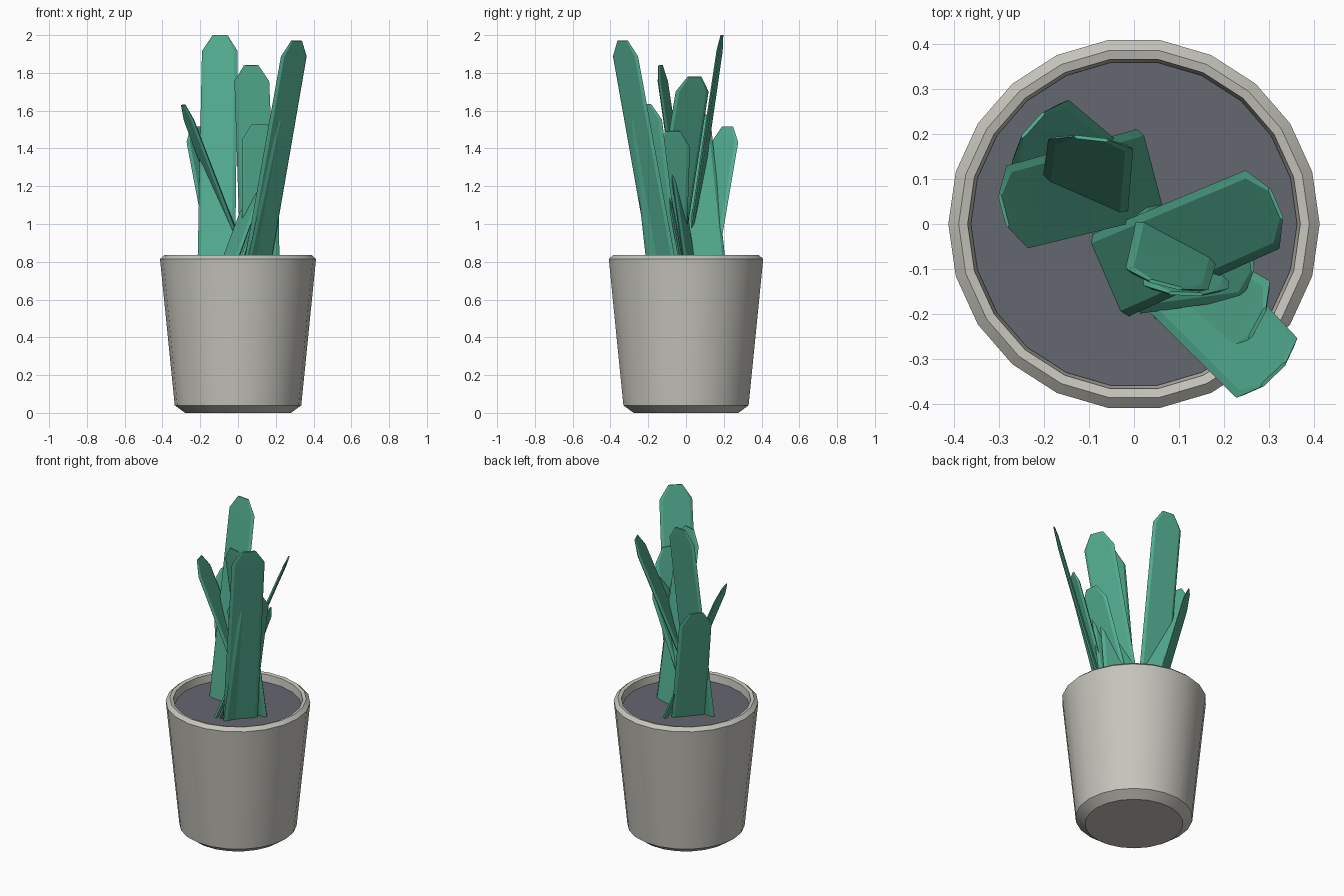
import bpy, bmesh, math
from mathutils import Vector

old = bpy.data.objects.get("Cube")
if old:
    bpy.data.objects.remove(old, do_unlink=True)


def material(name, rgb):
    m = bpy.data.materials.new(name)
    m.use_nodes = True
    m.diffuse_color = (*rgb, 1)
    m.node_tree.nodes["Principled BSDF"].inputs["Base Color"].default_value = (*rgb, 1)
    return m


CERAMIC = material("pale ceramic", (0.56, 0.55, 0.5))
SOIL = material("dark soil", (0.13, 0.135, 0.16))
LEAF = material("leaf green", (0.085, 0.42, 0.28))
SIDES = 22
SOIL_Z = 0.785


def loft(name, rings, mat):
    """Skin a stack of equal-sized closed rings and cap both ends."""
    bm = bmesh.new()
    rows = [[bm.verts.new(p) for p in ring] for ring in rings]
    n = len(rows[0])
    for low, high in zip(rows, rows[1:]):
        for i in range(n):
            j = (i + 1) % n
            bm.faces.new((low[i], low[j], high[j], high[i]))
    bm.faces.new(rows[0][::-1])
    bm.faces.new(rows[-1])
    bmesh.ops.recalc_face_normals(bm, faces=bm.faces)
    mesh = bpy.data.meshes.new(name)
    bm.to_mesh(mesh)
    bm.free()
    mesh.materials.append(mat)
    obj = bpy.data.objects.new(name, mesh)
    bpy.context.collection.objects.link(obj)
    bpy.ops.object.select_all(action="DESELECT")
    obj.select_set(True)
    bpy.context.view_layer.objects.active = obj
    bpy.ops.object.shade_smooth_by_angle(angle=math.radians(25))
    return obj


def circle(r, z):
    steps = [math.tau * i / SIDES for i in range(SIDES)]
    return [(r * math.cos(a), r * math.sin(a), z) for a in steps]


# Tapered pot with chamfered foot, rim and hollow top
pot_profile = [(0.28, 0), (0.335, 0.04), (0.413, 0.815), (0.39, 0.835),
               (0.37, 0.83), (0.358, 0.74)]
loft("pot", [circle(r, z) for r, z in pot_profile], CERAMIC)

# Soil disc
loft("soil", [circle(0.36, 0.75), circle(0.363, SOIL_Z)], SOIL)


# Thin strap leaf with sharp edges and a clipped tip
def leaf(name, base, tip, half=0.1):
    base, tip = Vector((*base, SOIL_Z - 0.01)), Vector(tip)
    along = (tip - base).normalized()
    side = along.cross(Vector((0, 0, 1))).normalized()
    normal = side.cross(along)
    shoulder = tip - along * 0.085
    rings = []
    for centre, width, thick in ((base, half, 0.011),
                                 (shoulder, half * 0.95, 0.008),
                                 (tip, half * 0.4, 0.004)):
        section = [(1, 0), (0.82, 1), (-0.82, 1), (-1, 0), (-0.82, -1), (0.82, -1)]
        rings.append([centre + side * width * u + normal * thick * v
                      for u, v in section])
    loft(name, rings, LEAF)


# Base position on the soil, then tip position
leaves = {
    "tall_back_leaf": ((-0.115, 0.01), (-0.095, 0.19, 2.0)),
    "left_leaning_leaf": ((0.035, 0.115), (-0.29, 0.03, 1.63)),
    "tall_front_leaf": ((0.1, -0.12), (0.31, -0.335, 1.97)),
    "upright_leaf": ((0.11, 0.02), (0.07, -0.135, 1.84)),
    "broad_side_leaf": ((-0.055, -0.115), (0.315, 0.045, 1.78)),
    "rear_leaf": ((-0.08, 0.09), (-0.225, 0.22, 1.515)),
    "lower_front_leaf": ((0.09, -0.12), (0.275, -0.22, 1.635)),
    "short_side_leaf": ((0.0, -0.1), (0.26, -0.07, 1.49)),
    "short_front_leaf": ((0.12, -0.02), (0.115, -0.155, 1.53)),
}
for name, (base, tip) in leaves.items():
    leaf(name, base, tip)
